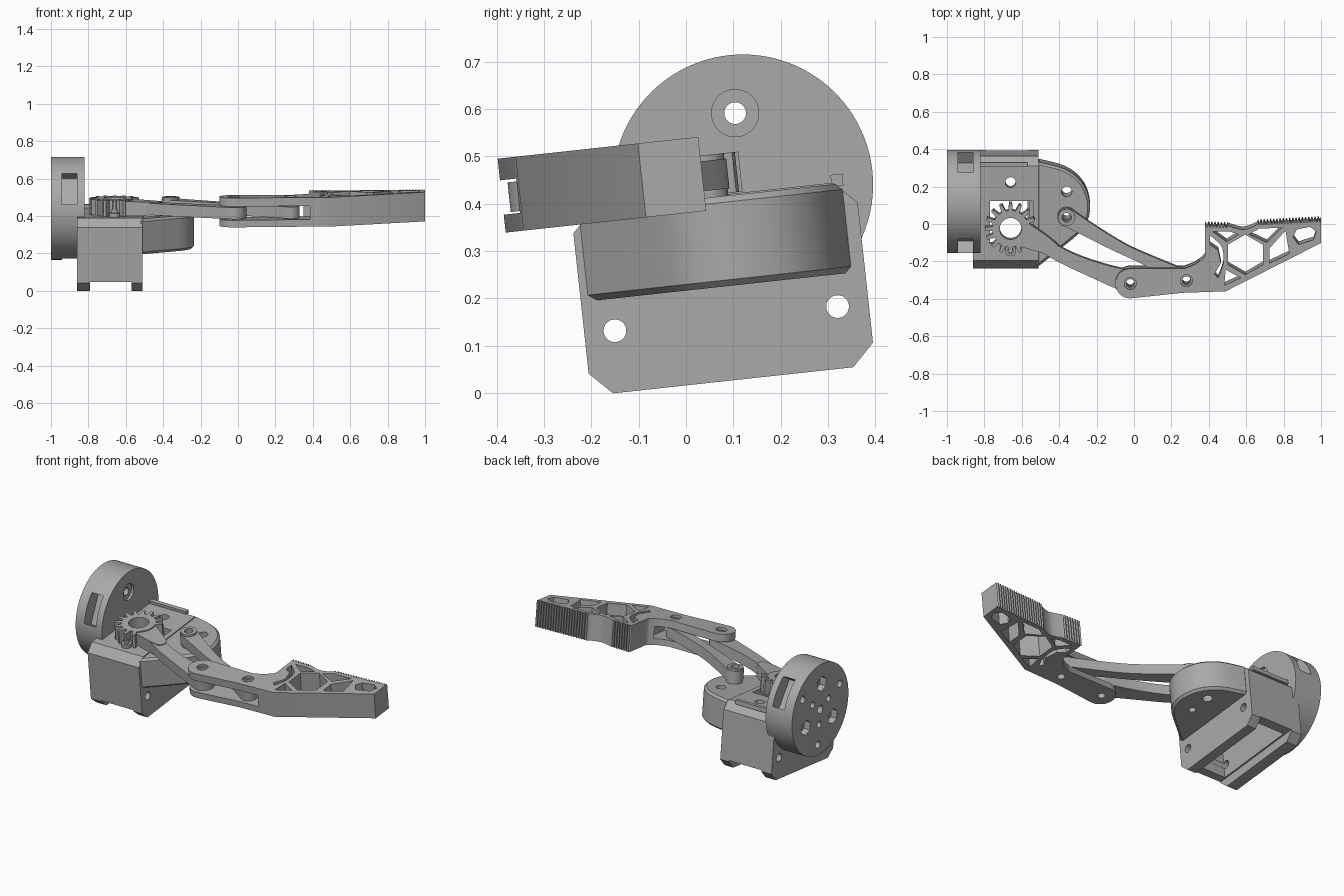
import bpy, bmesh, math
from mathutils import Matrix, Vector

if "Cube" in bpy.data.objects:
    bpy.data.objects.remove(bpy.data.objects["Cube"])

grey = bpy.data.materials.new("plain grey")
grey.use_nodes = True
COLOUR = (0.4, 0.4, 0.4, 1)
grey.diffuse_color = COLOUR
grey.node_tree.nodes["Principled BSDF"].inputs["Base Color"].default_value = COLOUR

# Whole mechanism leans back slightly about x
TILT = Matrix.Rotation(math.radians(6.2), 4, 'X') @ Matrix.Translation((0, 0.048, 0))


def prism(bm, pts, lo, hi, axis='Z'):
    """Extrude a closed outline between lo and hi along an axis."""
    def place(a, b, h):
        return (a, b, h) if axis == 'Z' else (h, a, b)
    bottom = [bm.verts.new(place(a, b, lo)) for a, b in pts]
    top = [bm.verts.new(place(a, b, hi)) for a, b in pts]
    new = [bm.faces.new(bottom), bm.faces.new(top)]
    n = len(pts)
    for i in range(n):
        j = (i + 1) % n
        new.append(bm.faces.new((bottom[i], bottom[j], top[j], top[i])))
    bmesh.ops.recalc_face_normals(bm, faces=new)


def circle(x, y, r, n=32, start=0.0):
    return [(x + r * math.cos(start + math.tau * i / n),
             y + r * math.sin(start + math.tau * i / n)) for i in range(n)]


def rect(x0, x1, y0, y1):
    return [(x0, y0), (x1, y0), (x1, y1), (x0, y1)]


def arc(x, y, r, a0, a1, n=14):
    return [(x + r * math.cos(math.radians(a0 + (a1 - a0) * i / n)),
             y + r * math.sin(math.radians(a0 + (a1 - a0) * i / n))) for i in range(n + 1)]


def spline(pts, steps=5):
    """Smooth curve through the points."""
    p = [Vector(q) for q in [pts[0], *pts, pts[-1]]]
    out = []
    for a, b, c, d in zip(p, p[1:], p[2:], p[3:]):
        for i in range(steps):
            t = i / steps
            out.append(tuple(0.5 * (2 * b + (c - a) * t + (2 * a - 5 * b + 4 * c - d) * t * t
                                    + (3 * b - a - 3 * c + d) * t ** 3)))
    return out + [tuple(pts[-1])]


def link_outline(path, r0, r1, waist):
    """Bar with round ends following a curved path."""
    pts = [Vector(q) for q in spline(path)]
    n = len(pts) - 1
    left, right = [], []
    for i, p in enumerate(pts):
        d = (pts[min(i + 1, n)] - pts[max(i - 1, 0)]).normalized()
        t = i / n
        w = r0 + (r1 - r0) * t - waist * math.sin(math.pi * t)
        nrm = Vector((-d.y, d.x)) * w
        left.append(tuple(p + nrm))
        right.append(tuple(p - nrm))
    a = math.degrees(math.atan2(*reversed(pts[-1] - pts[-2])))
    b = math.degrees(math.atan2(*reversed(pts[1] - pts[0])))
    cap1 = arc(*pts[-1], r1, a - 90, a + 90)[1:-1]
    cap0 = arc(*pts[0], r0, b + 90, b + 270)[1:-1]
    return right + cap1 + left[::-1] + cap0


def part(name, solids, cuts=(), bevel=0):
    """Make an object from prisms and cut other prisms out of it."""
    def make(label, items):
        bm = bmesh.new()
        for item in items:
            prism(bm, *item)
        me = bpy.data.meshes.new(label)
        bm.to_mesh(me)
        bm.free()
        ob = bpy.data.objects.new(label, me)
        bpy.context.collection.objects.link(ob)
        ob.matrix_world = TILT
        return ob
    ob = make(name, solids)
    if bevel:
        m = ob.modifiers.new("bevel", 'BEVEL')
        m.width, m.limit_method, m.angle_limit = bevel, 'ANGLE', math.radians(50)
    cutters = []
    for cut in cuts:
        cutter = make("cutter", [cut])
        cutter.hide_render = True
        cutters.append(cutter)
        m = ob.modifiers.new("cut", 'BOOLEAN')
        m.operation, m.solver, m.object = 'DIFFERENCE', 'EXACT', cutter
    bpy.context.view_layer.update()
    me = bpy.data.meshes.new_from_object(ob.evaluated_get(bpy.context.evaluated_depsgraph_get()))
    ob.modifiers.clear()
    ob.data = me
    for cutter in cutters:
        bpy.data.objects.remove(cutter)
    me.materials.clear()
    me.materials.append(grey)
    bpy.ops.object.select_all(action='DESELECT')
    ob.select_set(True)
    bpy.context.view_layer.objects.active = ob
    bpy.ops.object.shade_smooth_by_angle(angle=math.radians(28))
    return ob


# Mounting disc with nut pockets and rim slots
DY, DZ = 0.119, 0.4245
disc_cuts = [(circle(DY, DZ + 0.152, 0.023), -1.1, -0.7, 'X'),
             (circle(DY, DZ + 0.152, 0.05), -0.835, -0.7, 'X'),
             (circle(DY, DZ, 0.025), -1.1, -0.9, 'X')]
for k in range(3):
    a = math.radians(90 + 120 * k)
    b = a + math.pi / 3
    disc_cuts.append((circle(DY + 0.152 * math.cos(a), DZ + 0.152 * math.sin(a), 0.046, 6, a),
                      -1.1, -0.96, 'X'))
    for r, size in ((0.21, 0.022), (0.09, 0.02)):
        disc_cuts.append((circle(DY + r * math.cos(b), DZ + r * math.sin(b), size, 20),
                          -1.1, -0.95, 'X'))
    u, v = Vector((math.cos(b), math.sin(b))), Vector((-math.sin(b), math.cos(b)))
    c = Vector((DY, DZ))
    slot = [tuple(c + u * p + v * q) for p, q in rect(0.19, 0.35, -0.09, 0.09)]
    disc_cuts.append((slot, -0.94, -0.86, 'X'))
part("mounting_disc", [(circle(DY, DZ, 0.275, 96), -1, -0.82, 'X')], disc_cuts)

# Servo housing: chamfered block, open underneath, with shaft opening
Y0, Y1, Z0, Z1, C = -0.248, 0.356, 0.016, 0.408, 0.047
block = [(Y0 + C, Z0), (Y1 - C, Z0), (Y1, Z0 + C), (Y1, Z1 - C),
         (Y1 - C, Z1), (Y0 + C, Z1), (Y0, Z1 - C), (Y0, Z0 + C)]
part("servo_housing", [(block, -0.86, -0.51, 'X')], [
    (rect(-0.79, -0.57, -0.5, 0.5), -0.1, 0.07),
    (rect(-0.78, -0.56, -0.2, 0.3), 0.05, 0.32),
    (rect(-0.77, -0.54, -0.11, 0.12), 0.3, 0.6),
    (circle(-0.66, 0.22, 0.028), 0.3, 0.6),
    (circle(-0.183, 0.147, 0.024), -1.2, -0.3, 'X'),
    (circle(0.29, 0.147, 0.024), -1.2, -0.3, 'X')])
part("housing_rail", [(rect(-0.82, -0.57, 0.305, 0.33), 0.4, 0.425)])
part("housing_screw", [(circle(-0.66, -0.145, 0.03), 0.39, 0.43),
                       (circle(-0.66, -0.145, 0.016), 0.43, 0.45)])

# Rounded side lobe carrying the follower pivot
lobe = spline([(-0.52, 0.33), (-0.37, 0.29), (-0.28, 0.22), (-0.24, 0.13),
               (-0.24, 0.04), (-0.28, -0.04), (-0.37, -0.12), (-0.52, -0.24)])
part("housing_lobe", [(lobe, 0.215, 0.405)],
     [(circle(-0.36, 0.17, 0.028), 0, 0.6), (circle(-0.36, 0.04, 0.02), 0, 0.6)], bevel=0.018)

# Drive gear, with the teeth left out where its arm leaves
GX, GY, TEETH = -0.66, -0.02, 16
gear = []
for i in range(TEETH):
    for off, r in ((-0.3, 0.098), (-0.15, 0.137), (0.15, 0.137), (0.3, 0.098)):
        a = math.tau * (i + off) / TEETH
        if math.cos(a + math.radians(25)) > 0.85:
            r = 0.098
        gear.append((GX + r * math.cos(a), GY + r * math.sin(a)))
shaft_hole = (circle(GX, GY, 0.058), 0, 1)
part("drive_gear", [(gear, 0.41, 0.495)], [shaft_hole])
part("gear_arm", [(link_outline([(GX, GY), (-0.44, -0.125)], 0.085, 0.035, 0), 0.412, 0.488)],
     [shaft_hole])

# Two curved links
PIVOT, FOLLOW, TIP = (-0.02, -0.31), (-0.36, 0.04), (0.28, -0.295)
part("drive_link", [(link_outline([(-0.5, -0.1), (-0.36, -0.18), (-0.18, -0.255), PIVOT],
                                  0.04, 0.065, 0.012), 0.42, 0.483)],
     [(circle(*PIVOT, 0.025), 0, 1)])
part("follower_link", [(link_outline([FOLLOW, (-0.1, -0.11), (0.1, -0.205), TIP],
                                     0.05, 0.05, 0.022), 0.42, 0.483)],
     [(circle(*FOLLOW, 0.025), 0, 1), (circle(*TIP, 0.025), 0, 1)])
part("follower_bush", [(circle(*FOLLOW, 0.046), 0.4, 0.495)], [(circle(*FOLLOW, 0.025), 0, 1)])

# Finger: forked lug, truss body and serrated grip
grip = []
for x0, x1, y0, y1, n in ((1.0, 0.66, 0.036, 0.018, 20), (0.5, 0.38, 0.004, 0.008, 7)):
    for i in range(n):
        for f, h in ((0, 0), (0.25, -0.014), (0.5, -0.014), (0.75, 0)):
            t = (i + f) / n
            grip.append((x0 + (x1 - x0) * t, y0 + (y1 - y0) * t + h))
    if x0 == 1.0:
        grip += spline([(0.655, 0.005), (0.62, -0.012), (0.58, -0.02), (0.54, -0.012), (0.505, 0)], 3)
outline = (arc(*PIVOT, 0.08, 90, 270) + [(0.26, -0.36), (0.49, -0.352), (1.0, -0.092)] + grip
           + [(0.38, 0.0), (0.38, -0.16)] + spline([(0.375, -0.17), (0.33, -0.205), (0.27, -0.23)], 4))
HX, HY = 0.595, -0.155
windows = [
    circle(HX, HY, 0.108, 6, math.pi / 6),
    spline([(0.405, -0.05), (0.44, -0.08), (0.472, -0.12), (0.478, -0.2), (0.45, -0.28)], 3)
    + [(0.43, -0.26), (0.465, -0.2), (0.45, -0.13), (0.405, -0.1)],
    [(0.42, -0.03), (0.51, -0.03), (0.56, -0.045), (0.495, -0.085)],
    [(0.483, -0.32), (0.49, -0.235), (0.57, -0.28)],
    [(0.615, -0.045), (0.67, -0.015), (0.79, -0.01), (0.72, -0.08), (0.71, -0.09)],
    [(0.725, -0.2), (0.725, -0.12), (0.81, -0.025), (0.83, -0.15)],
    [(0.87, -0.02), (0.85, -0.06), (0.88, -0.1), (0.96, -0.075), (0.975, -0.03), (0.94, -0.005)]]
cuts = [(w, 0, 1) for w in windows] + [(rect(-0.2, 0.385, -0.5, -0.19), 0.416, 0.489)]
for p in (PIVOT, TIP):
    cuts += [(circle(*p, 0.022), 0, 1), (circle(*p, 0.032), 0.52, 1)]
part("finger", [(outline, 0.378, 0.535)], cuts)
